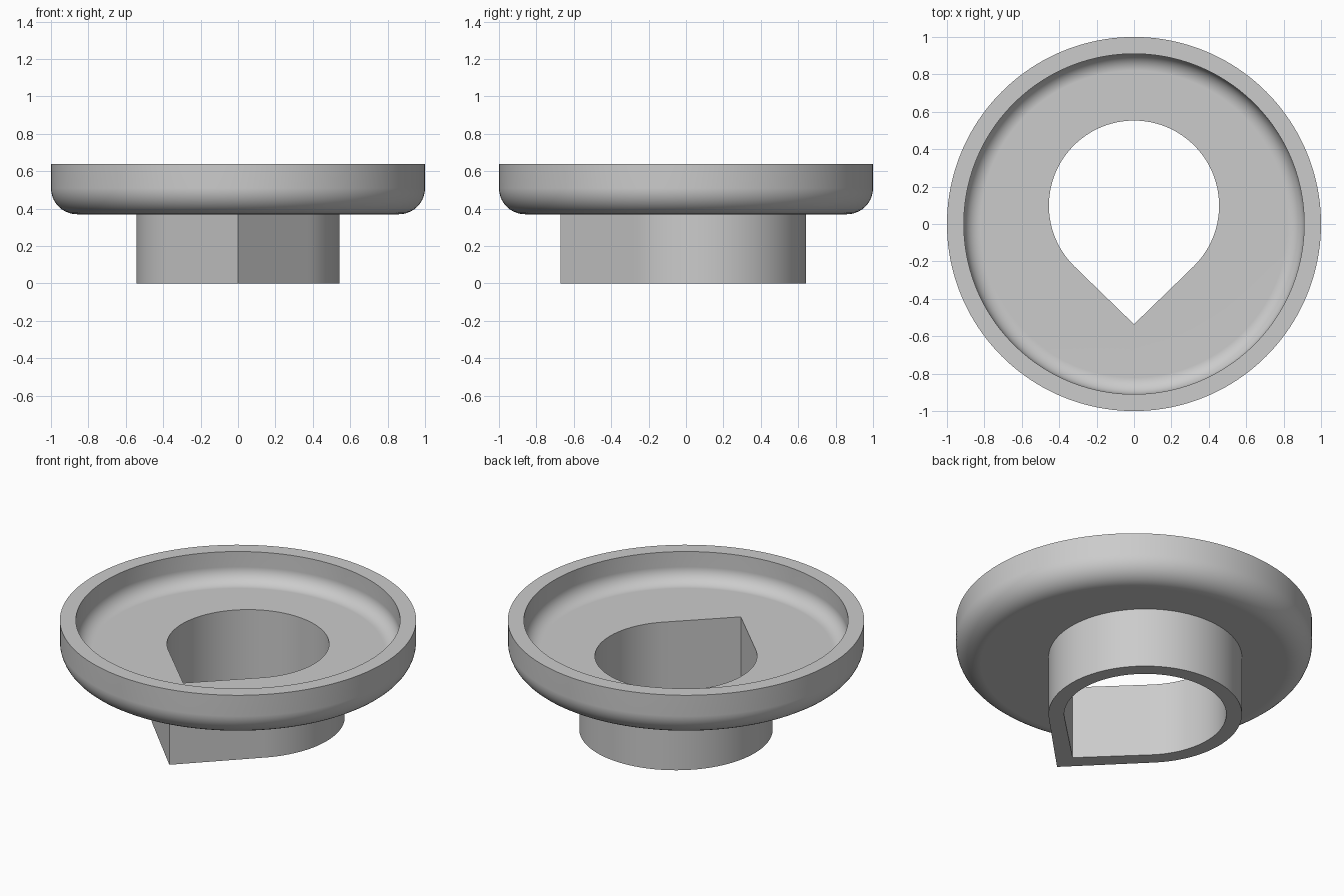
import bpy, bmesh
from math import sin, cos, pi, acos

cube = bpy.data.objects.get("Cube")
if cube:
    bpy.data.objects.remove(cube, do_unlink=True)

SEGMENTS = 160
NECK_Y = 0.098          # centre of the round part of the neck
ANGLES = [2 * pi * i / SEGMENTS for i in range(SEGMENTS)]


def circle(r, z):
    return [(r * cos(a), r * sin(a), z) for a in ANGLES]


def teardrop(r, tip, z):
    """Circle with two tangent lines meeting in a point towards -y."""
    half = acos(r / tip)
    points = []
    for a in ANGLES:
        off = abs(a - 1.5 * pi)
        d = r / cos(half - off) if off < half else r
        points.append((d * cos(a), NECK_Y + d * sin(a), z))
    return points


def fillet(r, z, radius, steps=10):
    """Rings rounding from a flat bottom at z up to a wall of radius r."""
    turns = [0.5 * pi * i / steps for i in range(steps + 1)]
    return [circle(r - radius + radius * sin(t), z + radius - radius * cos(t))
            for t in turns]


# Material
grey = bpy.data.materials.new("light grey")
grey.use_nodes = True
grey.diffuse_color = (0.6, 0.6, 0.6, 1)
grey.node_tree.nodes["Principled BSDF"].inputs["Base Color"].default_value = grey.diffuse_color

# Closed chain of rings: neck outside, dish outside, rim, dish inside, hole
rings = [teardrop(0.543, 0.77, 0.0), teardrop(0.543, 0.77, 0.37)]
rings += fillet(1.0, 0.37, 0.14)
rings += [circle(1.0, 0.64), circle(0.91, 0.64)]
rings += reversed(fillet(0.91, 0.455, 0.09))
rings += [teardrop(0.455, 0.634, 0.455), teardrop(0.455, 0.634, 0.0)]

bm = bmesh.new()
loops = [[bm.verts.new(p) for p in ring] for ring in rings]
for k, lower in enumerate(loops):
    upper = loops[(k + 1) % len(loops)]
    for i in range(SEGMENTS):
        j = (i + 1) % SEGMENTS
        bm.faces.new((lower[i], lower[j], upper[j], upper[i]))
bmesh.ops.recalc_face_normals(bm, faces=bm.faces)

mesh = bpy.data.meshes.new("dish_with_neck")
bm.to_mesh(mesh)
bm.free()
mesh.materials.append(grey)
dish = bpy.data.objects.new("dish_with_neck", mesh)
bpy.context.collection.objects.link(dish)

# Smooth curves, crisp rims, flat floors
bpy.ops.object.select_all(action='DESELECT')
dish.select_set(True)
bpy.context.view_layer.objects.active = dish
bpy.ops.object.shade_smooth_by_angle(angle=pi / 6)
weighted = dish.modifiers.new("flat_floors", 'WEIGHTED_NORMAL')
weighted.keep_sharp = True
